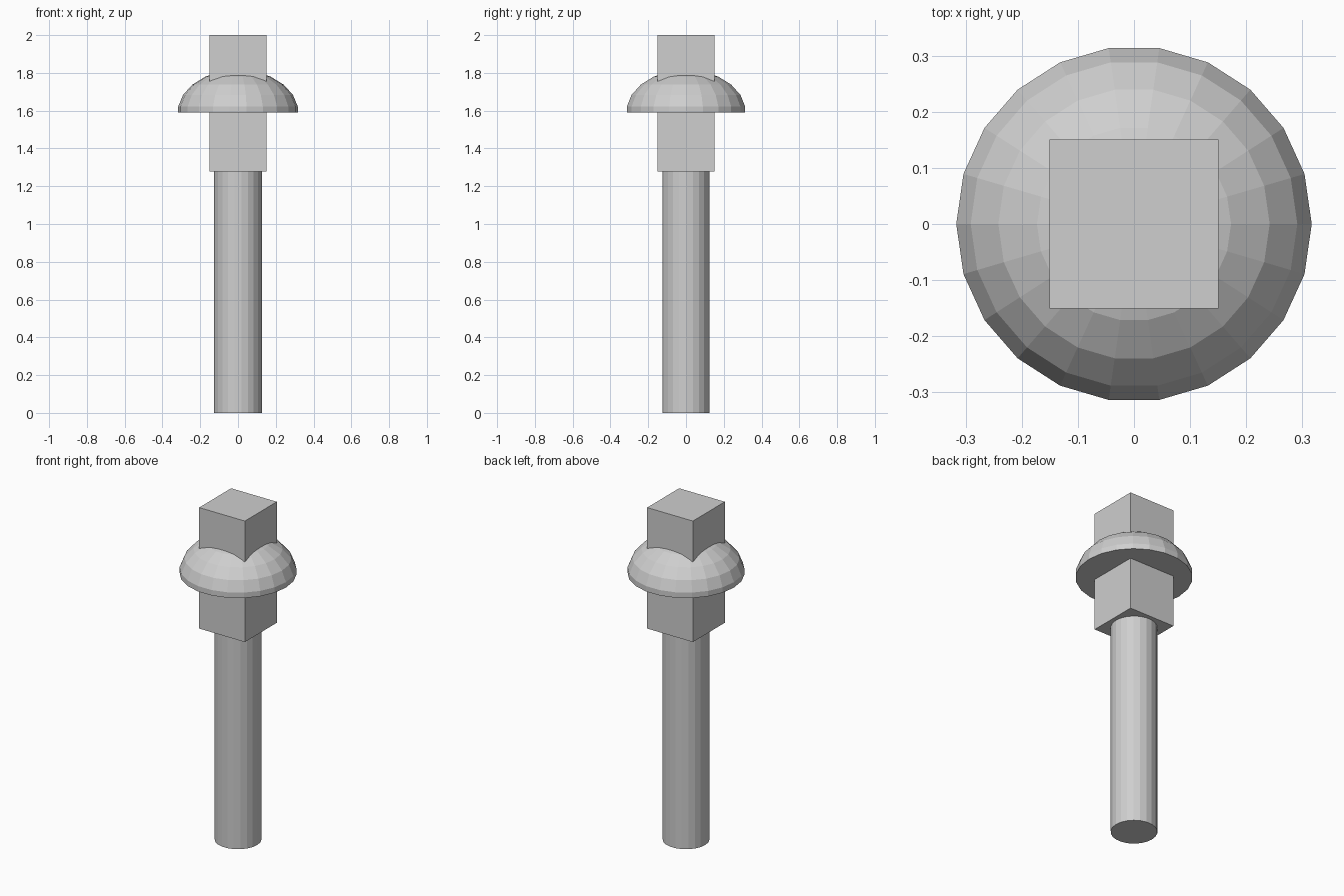
import bpy
import bmesh
from math import sin, cos, pi
from mathutils import Matrix

cube = bpy.data.objects.get("Cube")
if cube:
    bpy.data.objects.remove(cube, do_unlink=True)

SIDES = 22

metal = bpy.data.materials.new("light_grey")
metal.use_nodes = True
grey = (0.62, 0.62, 0.62, 1)
metal.diffuse_color = grey
metal.node_tree.nodes["Principled BSDF"].inputs["Base Color"].default_value = grey


def add_part(name, bm):
    bmesh.ops.recalc_face_normals(bm, faces=bm.faces)
    mesh = bpy.data.meshes.new(name)
    bm.to_mesh(mesh)
    bm.free()
    mesh.materials.append(metal)
    part = bpy.data.objects.new(name, mesh)
    bpy.context.collection.objects.link(part)
    return part


# Round shaft, with a corner pointing to the front
shaft_top = 1.277
bm = bmesh.new()
bmesh.ops.create_cone(bm, cap_ends=True, segments=SIDES, radius1=0.127,
                      radius2=0.127, depth=shaft_top,
                      matrix=Matrix.Translation((0, 0, shaft_top / 2))
                      @ Matrix.Rotation(pi / 2, 4, "Z"))
add_part("shaft", bm)

# Square block running through the collar
bm = bmesh.new()
bmesh.ops.create_cube(bm, size=1)
bmesh.ops.scale(bm, vec=(0.302, 0.302, 2 - shaft_top), verts=bm.verts)
bmesh.ops.translate(bm, vec=(0, 0, (2 + shaft_top) / 2), verts=bm.verts)
add_part("square_block", bm)

# Domed collar: upper half of a flattened sphere, closed flat below
bm = bmesh.new()
bmesh.ops.create_uvsphere(bm, u_segments=SIDES, v_segments=SIDES // 2, radius=0.32,
                          matrix=Matrix.Rotation(pi / 2, 4, "Z"))
cut = bmesh.ops.bisect_plane(bm, geom=bm.verts[:] + bm.edges[:] + bm.faces[:],
                             plane_co=(0, 0, 0), plane_no=(0, 0, 1), clear_inner=True)
rim = [e for e in cut["geom_cut"] if isinstance(e, bmesh.types.BMEdge)]
bmesh.ops.contextual_create(bm, geom=rim)
bmesh.ops.scale(bm, vec=(1, 1, 0.71), verts=bm.verts)
bmesh.ops.translate(bm, vec=(0, 0, 1.589), verts=bm.verts)
add_part("domed_collar", bm)
